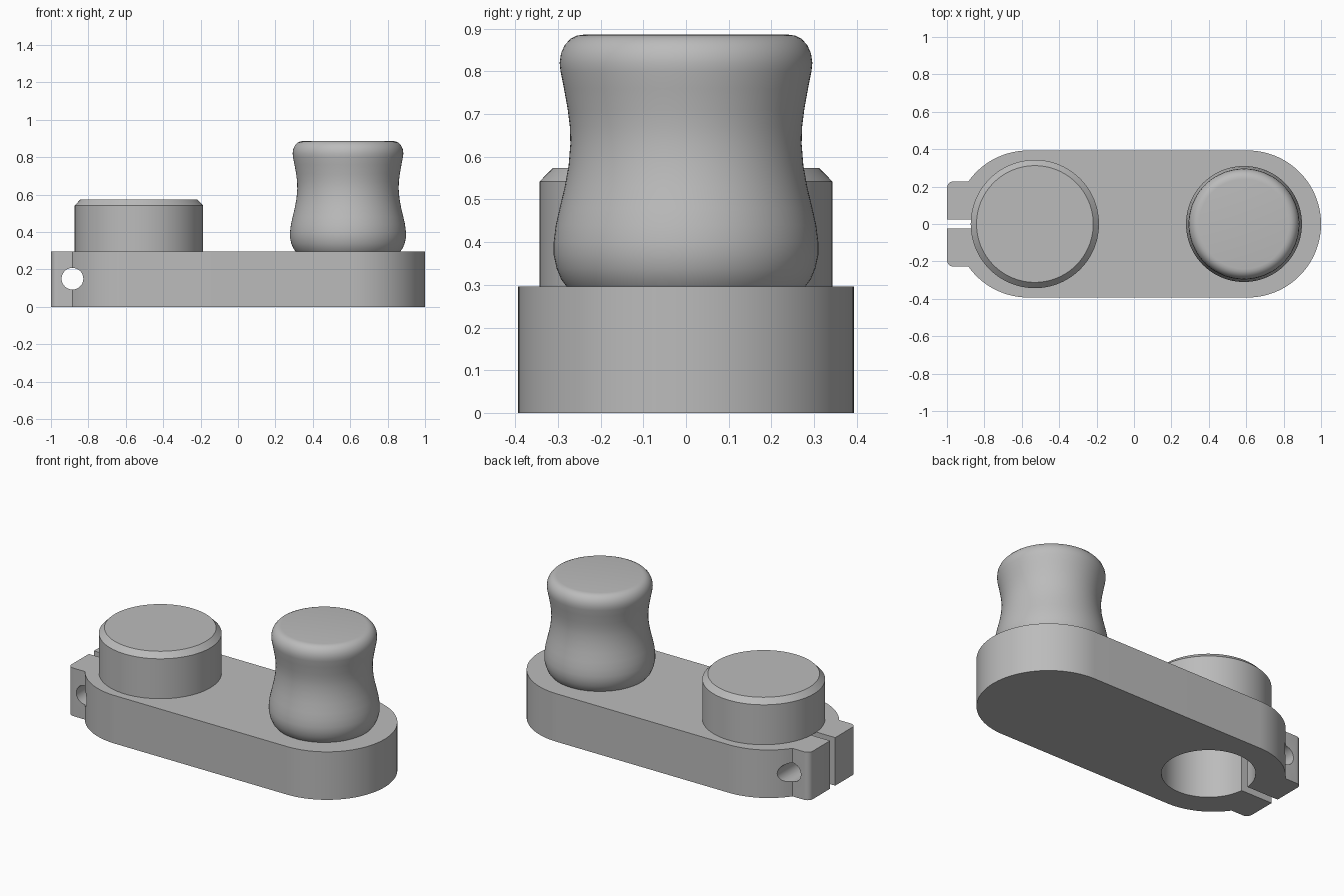
import bpy, bmesh
from math import sin, cos, asin, pi, radians

cube = bpy.data.objects.get("Cube")
if cube:
    bpy.data.objects.remove(cube, do_unlink=True)

ARM_TOP, ARM_R = 0.296, 0.393
HUB_X, BORE_R = -0.53, 0.257
KNOB_X = 0.588
SEGMENTS = 96

grey = bpy.data.materials.new("plain grey")
grey.use_nodes = True
grey.diffuse_color = (0.5, 0.5, 0.5, 1)
grey.node_tree.nodes["Principled BSDF"].inputs["Base Color"].default_value = (0.5, 0.5, 0.5, 1)


def make_object(name, bm):
    bmesh.ops.recalc_face_normals(bm, faces=bm.faces)
    mesh = bpy.data.meshes.new(name)
    bm.to_mesh(mesh)
    bm.free()
    mesh.materials.append(grey)
    obj = bpy.data.objects.new(name, mesh)
    bpy.context.collection.objects.link(obj)
    return obj


def activate(obj):
    bpy.ops.object.select_all(action='DESELECT')
    obj.select_set(True)
    bpy.context.view_layer.objects.active = obj


def smooth(obj, angle=30):
    activate(obj)
    bpy.ops.object.shade_smooth_by_angle(angle=radians(angle))


def arc(cx, cy, r, start, end, steps):
    angles = [start + (end - start) * i / steps for i in range(steps + 1)]
    return [(cx + r * cos(a), cy + r * sin(a)) for a in angles]


def prism(name, outline, z0, z1):
    bm = bmesh.new()
    base = bm.faces.new([bm.verts.new((x, y, z0)) for x, y in outline])
    top = bmesh.ops.extrude_face_region(bm, geom=[base])["geom"]
    bmesh.ops.translate(bm, vec=(0, 0, z1 - z0),
                        verts=[v for v in top if isinstance(v, bmesh.types.BMVert)])
    return make_object(name, bm)


def lathe(name, profile, x):
    bm = bmesh.new()
    verts = [bm.verts.new((r, 0, z)) for r, z in profile]
    edges = [bm.edges.new(pair) for pair in zip(verts, verts[1:])]
    bmesh.ops.spin(bm, geom=verts + edges, cent=(0, 0, 0), axis=(0, 0, 1),
                   angle=2 * pi, steps=SEGMENTS, use_duplicate=False)
    bmesh.ops.remove_doubles(bm, verts=bm.verts, dist=0.0001)
    bmesh.ops.translate(bm, vec=(x, 0, 0), verts=bm.verts)
    return make_object(name, bm)


def cut(obj, cutter):
    cutter.hide_render = True
    mod = obj.modifiers.new("cut", 'BOOLEAN')
    mod.operation, mod.solver, mod.object = 'DIFFERENCE', 'EXACT', cutter
    activate(obj)
    bpy.ops.object.modifier_apply(modifier=mod.name)
    bpy.data.objects.remove(cutter, do_unlink=True)


# Arm with rounded ends, two clamp lugs and the slit between them
LUG_Y, SLIT_Y, ROUND = 0.228, 0.025, 0.035
half = arc(1 - ARM_R, 0, ARM_R, 0, pi / 2, 32)
half += arc(-0.565, 0, ARM_R, pi / 2, pi - asin(LUG_Y / ARM_R), 24)
half += arc(-1 + ROUND, LUG_Y - ROUND, ROUND, pi / 2, pi, 6)
half += [(-1, SLIT_Y), (HUB_X - 0.2, SLIT_Y)]
mirrored = [(x, -y) for x, y in reversed(half[1:])]
arm = prism("crank_arm", half + mirrored, 0, ARM_TOP)

# Shaft bore and cross hole for the clamp screw
cut(arm, prism("bore_cutter", arc(HUB_X, 0, BORE_R, 0, 2 * pi, SEGMENTS)[:-1], -0.1, 0.4))
screw = prism("screw_cutter", arc(0, 0, 0.058, 0, 2 * pi, 40)[:-1], -0.6, 0.6)
screw.rotation_euler.x = pi / 2
screw.location = (-0.885, 0, 0.15)
cut(arm, screw)
smooth(arm, 25)

# Hub with chamfered rim and blind bore
hub = lathe("hub", [(0, 0.45), (BORE_R, 0.45), (BORE_R, ARM_TOP), (0.343, ARM_TOP),
                    (0.343, 0.542), (0.312, 0.574), (0, 0.574)], HUB_X)
smooth(hub)

# Waisted grip knob
knob = lathe("knob", [(0, ARM_TOP), (0.28, ARM_TOP), (0.292, 0.312), (0.303, 0.338),
                      (0.31, 0.37), (0.31, 0.4), (0.305, 0.44), (0.296, 0.48),
                      (0.284, 0.53), (0.275, 0.58), (0.271, 0.63), (0.272, 0.67),
                      (0.277, 0.71), (0.286, 0.76), (0.294, 0.8), (0.296, 0.82),
                      (0.293, 0.842), (0.284, 0.862), (0.27, 0.877), (0.255, 0.884),
                      (0.24, 0.886), (0, 0.886)], KNOB_X)
smooth(knob, 40)
